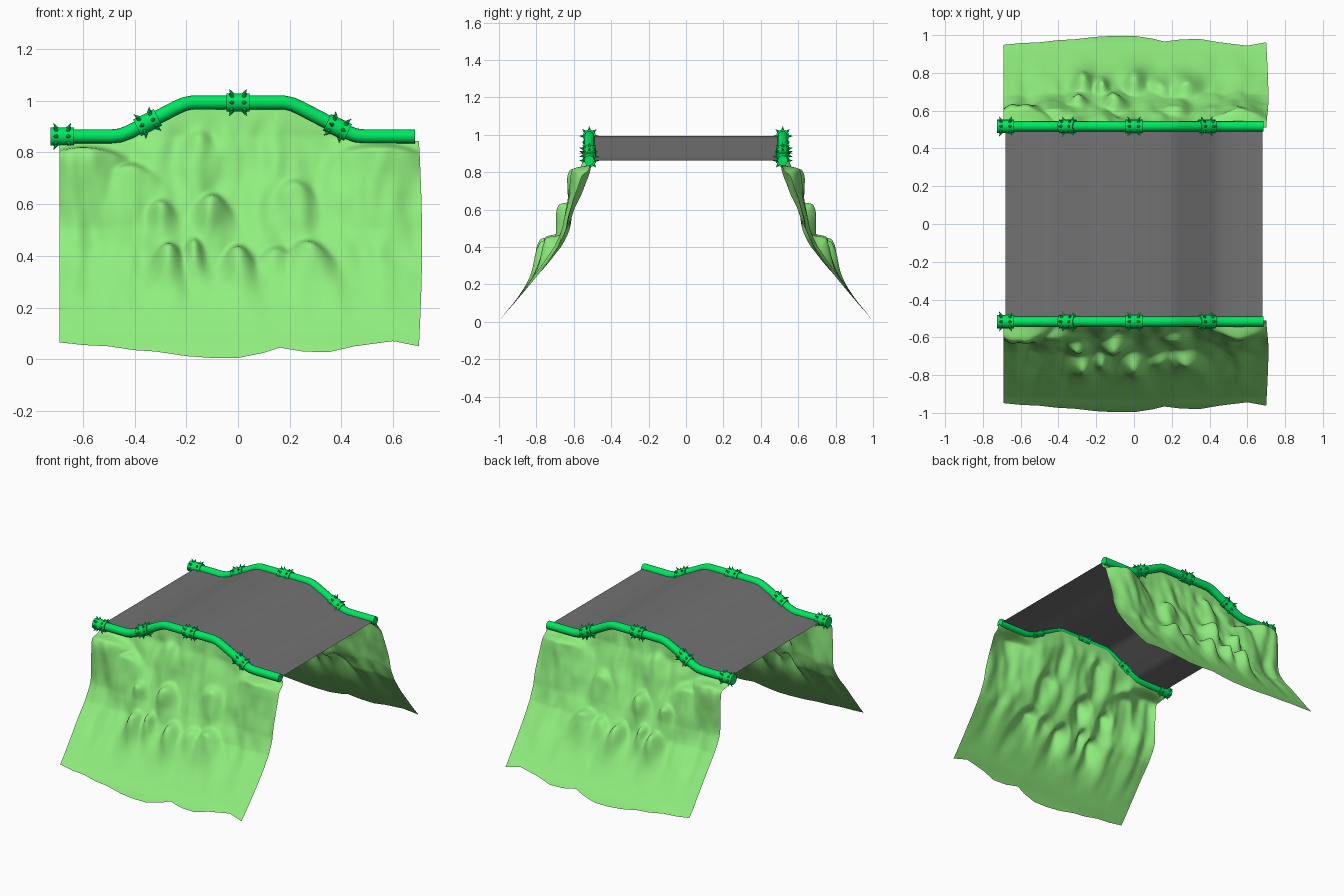
import bpy, bmesh, math
from mathutils import Matrix, Vector, noise

if "Cube" in bpy.data.objects:
    bpy.data.objects.remove(bpy.data.objects["Cube"])

def material(name, rgb):
    m = bpy.data.materials.new(name)
    m.diffuse_color = (*rgb, 1)
    m.use_nodes = True
    m.node_tree.nodes["Principled BSDF"].inputs["Base Color"].default_value = m.diffuse_color
    return m

GRASS = material("grass", (0.28, 0.86, 0.21))
PIPE = material("pipe_green", (0.0, 0.80, 0.12))
ASPHALT = material("asphalt", (0.17, 0.17, 0.17))

def finish(bm, name, mat, angle=None, mirror=True):
    me = bpy.data.meshes.new(name)
    bm.to_mesh(me)
    bm.free()
    ob = bpy.data.objects.new(name, me)
    bpy.context.collection.objects.link(ob)
    me.materials.append(mat)
    if angle:
        bpy.ops.object.select_all(action='DESELECT')
        ob.select_set(True)
        bpy.context.view_layer.objects.active = ob
        bpy.ops.object.shade_smooth_by_angle(angle=math.radians(angle))
    if mirror:  # the other side of the road
        mod = ob.modifiers.new("other_side", 'MIRROR')
        mod.use_axis = (False, True, False)
        mod.use_mirror_merge = False
    return ob

def lerp_table(t, x):
    if x <= t[0][0]:
        return t[0][1]
    for (a, fa), (b, fb) in zip(t, t[1:]):
        if x <= b:
            return fa + (fb - fa) * (x - a) / (b - a)
    return t[-1][1]

# Humped road profile shared by deck, rails and hillside tops (x, z)
PATH = [(-0.72, .862), (-0.49, .862), (-0.455, .866), (-0.42, .879), (-0.24, .973), (-0.21, .986),
        (-0.18, .993), (0.18, .993), (0.21, .986), (0.24, .973), (0.42, .879), (0.455, .866),
        (0.49, .862), (0.685, .862)]
RAIL_Y = -0.517

# Road deck: a single bent sheet
bm = bmesh.new()
pts = [(-0.68, .862)] + PATH[1:-1] + [(0.68, .862)]
rows = [[bm.verts.new((x, y, z)) for y in (-0.5, 0.5)] for x, z in pts]
for a, b in zip(rows, rows[1:]):
    bm.faces.new((a[0], b[0], b[1], a[1]))
finish(bm, "road_deck", ASPHALT, 30, mirror=False)

# Pipe rails: ring swept along the profile
bm = bmesh.new()
rings, N, R = [], 16, 0.027
for i, (x, z) in enumerate(PATH):
    p, q = PATH[max(i - 1, 0)], PATH[min(i + 1, len(PATH) - 1)]
    t = Vector((q[0] - p[0], 0, q[1] - p[1])).normalized()
    up = Vector((-t.z, 0, t.x))
    rings.append([bm.verts.new(Vector((x, RAIL_Y, z)) + R * (math.cos(a) * up + math.sin(a) * Vector((0, 1, 0))))
                  for a in (2 * math.pi * k / N for k in range(N))])
for a, b in zip(rings, rings[1:]):
    for k in range(N):
        bm.faces.new((a[k], a[(k + 1) % N], b[(k + 1) % N], b[k]))
bm.faces.new(rings[0])
bm.faces.new(rings[-1])
bmesh.ops.recalc_face_normals(bm, faces=bm.faces)
finish(bm, "pipe_rail", PIPE, 40)

# Spiked collars on the rails
def collar(name, x, tilt):
    bm = bmesh.new()
    base = (Matrix.Translation((x, RAIL_Y, lerp_table(PATH, x)))
            @ Matrix.Rotation(math.radians(-tilt), 4, 'Y'))
    bmesh.ops.create_cone(bm, cap_ends=True, segments=16, radius1=.035, radius2=.035, depth=.09,
                          matrix=base @ Matrix.Rotation(math.pi / 2, 4, 'Y'))
    for side in (-1, 1):
        for k in range(8):
            m = (base @ Matrix.Rotation(k * math.pi / 4, 4, 'X')
                 @ Matrix.Translation((side * .022, 0, .030))
                 @ Matrix.Rotation(side * math.radians(28), 4, 'Y')
                 @ Matrix.Translation((0, 0, .0125)))
            bmesh.ops.create_cone(bm, cap_ends=False, segments=8, radius1=.009, radius2=.0003,
                                  depth=.027, matrix=m)
    finish(bm, name, PIPE, 40)

for i, (x, tilt) in enumerate([(-0.68, 0), (-0.35, 27), (0, 0), (0.385, -26)]):
    collar(f"spiked_collar_{i + 1}", x, tilt)

# Rocky hillside: average slope (z, outward y), lower edge (x, z), outcrops
SLOPE = [(0, 1.0), (.05, .962), (.1, .917), (.2, .835), (.3, .755), (.4, .675), (.5, .625),
         (.6, .59), (.7, .555), (.8, .525), (.86, .505), (1, .495)]
EDGE = [(-.69, .065), (-.6, .055), (-.5, .05), (-.4, .035), (-.32, .03), (-.2, .012), (-.1, .005),
        (0, .005), (.1, .025), (.16, .045), (.25, .03), (.35, .027), (.45, .05), (.6, .07), (.7, .05)]
# x, top z, half width, downward reach, outward size
OUTCROPS = [(-.27, .41, .05, .12, .09), (-.17, .43, .035, .10, .07), (0, .40, .05, .12, .09),
            (.15, .40, .06, .10, .05), (.27, .42, .07, .12, .08), (-.10, .60, .055, .16, .085),
            (-.30, .58, .05, .16, .06), (-.60, .79, .14, .18, .085), (-.42, .72, .09, .20, .06),
            (.55, .81, .13, .22, .085), (.22, .66, .06, .2, .04), (-.15, .85, .05, .2, .03)]

def outcrop(x, z):
    total = 0
    for cx, top, w, reach, size in OUTCROPS:
        d = (x - cx) / w
        t = top - .03 * d * d - z
        total = max(total, size * math.exp(-d * d) * math.exp(-(t / (reach if t > 0 else .028)) ** 2)) \
            + .25 * min(total, size * math.exp(-d * d - (t / reach) ** 2))
    return total

bm = bmesh.new()
NX, NZ = 150, 110
grid = []
for i in range(NX + 1):
    x = -.69 + 1.39 * i / NX
    lo, hi = lerp_table(EDGE, x), lerp_table(PATH, x) - .018
    col = []
    for j in range(NZ + 1):
        v = j / NZ
        z = lo + (hi - lo) * v
        fade = min(1, (1 - v) * 9) * min(1, max(0, (z - .12) / .3))
        o = outcrop(x, z) * min(1, (1 - v) * 14)
        folds = (.030 * noise.noise((x * 8, z * 2.6, 4.2)) + .014 * noise.noise((x * 17, z * 8, 1.7))) * fade
        swell = .018 * math.sin(math.pi * v) * math.cos(x * 2.2)
        side = (.012 * math.sin(math.pi * v) if i > NX - 12 else 0) * (i - NX + 12) / 12
        col.append(bm.verts.new((x + side, -(lerp_table(SLOPE, z) + o + folds + swell), z + .35 * o)))
    grid.append(col)
for a, b in zip(grid, grid[1:]):
    for j in range(NZ):
        bm.faces.new((a[j], b[j], b[j + 1], a[j + 1]))
# soften the interior without moving the outline
for _ in range(3):
    bmesh.ops.smooth_vert(bm, verts=[v for v in bm.verts if not v.is_boundary], factor=.5,
                          use_axis_x=True, use_axis_y=True, use_axis_z=True)
finish(bm, "rocky_hillside", GRASS, 80)
